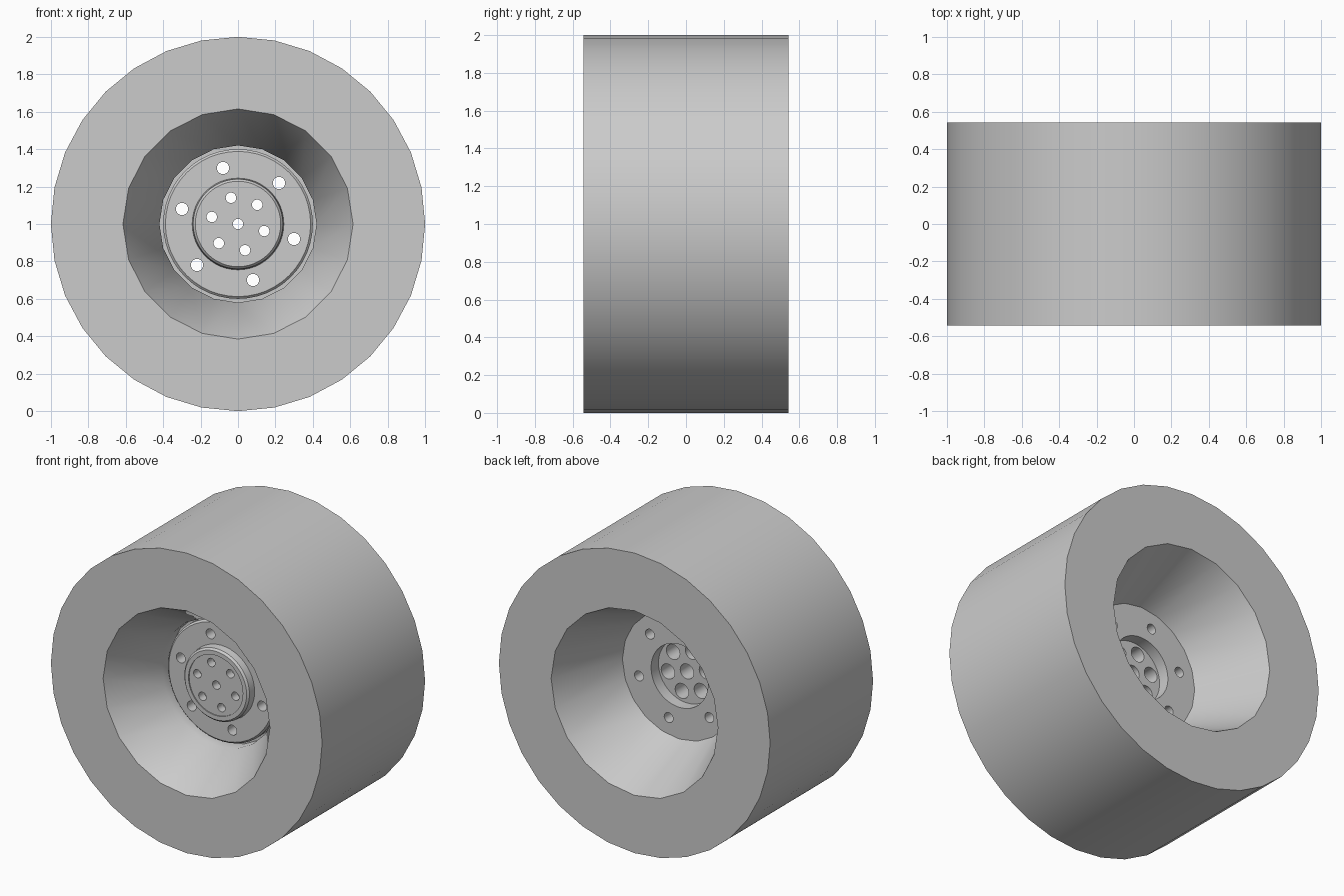
import bpy, bmesh
from math import cos, sin, radians, tau

if "Cube" in bpy.data.objects:
    bpy.data.objects.remove(bpy.data.objects["Cube"], do_unlink=True)

AXLE = 1.0      # height of the axle
HALF = 0.542    # half width of the tyre

grey = bpy.data.materials.new("plain grey")
grey.use_nodes = True
grey.diffuse_color = (0.6, 0.6, 0.6, 1)
grey.node_tree.nodes["Principled BSDF"].inputs["Base Color"].default_value = (0.6, 0.6, 0.6, 1)


def lathe(name, profile, sides, x=0.0, z=AXLE):
    """Closed solid turned about the y axis from (radius, y) points, capped at both ends."""
    bm = bmesh.new()
    rings = [[bm.verts.new((x + r * sin(tau * i / sides), y, z + r * cos(tau * i / sides)))
              for i in range(sides)] for r, y in profile]
    for a, b in zip(rings, rings[1:]):
        for i in range(sides):
            j = (i + 1) % sides
            bm.faces.new((a[i], a[j], b[j], b[i]))
    bm.faces.new(rings[0])
    bm.faces.new(rings[-1])
    bmesh.ops.recalc_face_normals(bm, faces=bm.faces)
    mesh = bpy.data.meshes.new(name)
    bm.to_mesh(mesh)
    bm.free()
    mesh.materials.append(grey)
    obj = bpy.data.objects.new(name, mesh)
    bpy.context.collection.objects.link(obj)
    return obj


def cut(target, cutters):
    """Subtract each cutter from the target, then remove it."""
    bpy.context.view_layer.objects.active = target
    for cutter in cutters:
        mod = target.modifiers.new("cut", 'BOOLEAN')
        mod.operation = 'DIFFERENCE'
        mod.solver = 'EXACT'
        mod.object = cutter
        bpy.ops.object.modifier_apply(modifier=mod.name)
        bpy.data.objects.remove(cutter, do_unlink=True)


def smooth(obj):
    bpy.ops.object.select_all(action='DESELECT')
    obj.select_set(True)
    bpy.context.view_layer.objects.active = obj
    bpy.ops.object.shade_smooth_by_angle(angle=radians(30))


# Tyre: plain drum with a conical dish on each side and a bore for the hub
tyre = lathe("tyre", [(1, -HALF), (1, HALF)], 32)
cut(tyre, [
    lathe("front_dish_cutter", [(0.62, -HALF - 0.02), (0.615, -HALF), (0.42, -0.2), (0.42, -0.12)], 20),
    lathe("back_dish_cutter", [(0.62, HALF + 0.02), (0.615, HALF), (0.42, 0.065)], 20),
    lathe("bore_cutter", [(0.38, -0.3), (0.38, 0.3)], 20),
])
smooth(tyre)

# Hub: flange with chamfered rim, raised front boss with a shallow face, back recess
hub = lathe("hub", [
    (0.2, -0.228), (0.2, -0.235), (0.228, -0.235), (0.24, -0.222), (0.245, -0.175),
    (0.388, -0.175), (0.4, -0.163), (0.4, -0.03), (0.42, -0.03), (0.42, 0.068),
    (0.21, 0.068), (0.21, -0.01)], 48)

# Bolt holes: six through the flange, six stepped ones round a centre hole in the boss
holes = []
for k in range(6):
    a = radians(45 + 60 * k)
    holes.append(lathe("flange_hole_cutter", [(0.033, -0.4), (0.033, 0.4)], 20,
                       0.31 * cos(a), AXLE + 0.31 * sin(a)))
boss_spots = [(0, 0)] + [(0.145 * cos(radians(45 + 60 * k)), 0.145 * sin(radians(45 + 60 * k)))
                         for k in range(6)]
for x, z in boss_spots:
    holes.append(lathe("boss_hole_cutter", [(0.028, -0.4), (0.028, -0.17), (0.05, -0.17), (0.05, 0.4)],
                       20, x, AXLE + z))
cut(hub, holes)
smooth(hub)
